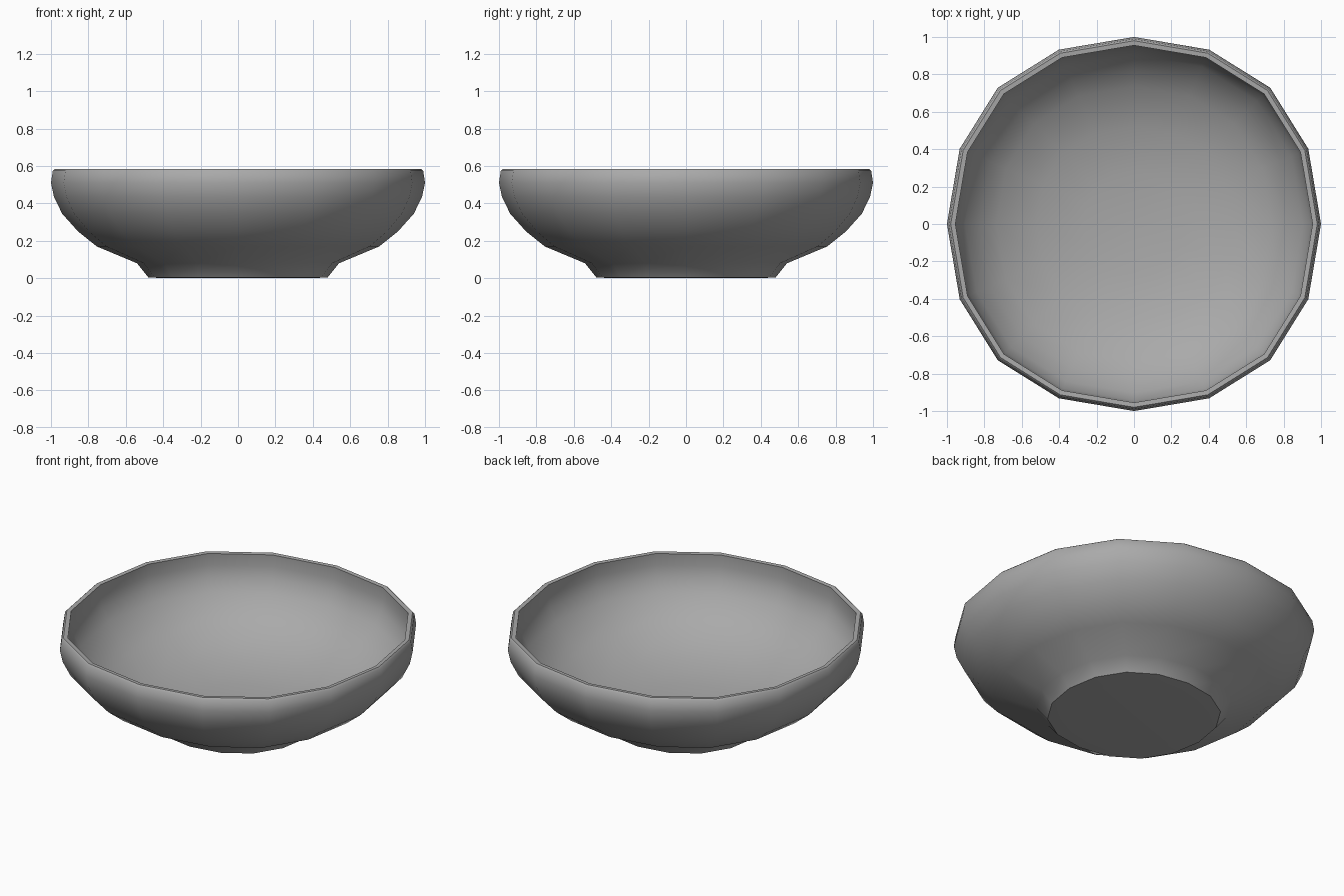
import bpy
import bmesh
import math

cube = bpy.data.objects.get("Cube")
if cube:
    bpy.data.objects.remove(cube, do_unlink=True)

SIDES = 16

# Foot, outer wall, rounded lip, then the inner wall down to the floor (radius, height)
PROFILE = [
    (0.39, 0.0), (0.48, 0.005), (0.54, 0.08), (0.755, 0.17), (0.855, 0.25),
    (0.94, 0.345), (0.984, 0.435), (1.0, 0.51), (0.99, 0.575), (0.98, 0.585),
    (0.955, 0.583), (0.958, 0.51), (0.943, 0.44), (0.903, 0.363),
    (0.825, 0.28), (0.735, 0.21), (0.52, 0.125), (0.27, 0.09),
]
FLOOR_HEIGHT = 0.08


def ring(bm, radius, height):
    """A ring of points, slightly squared towards the diagonals."""
    points = []
    for i in range(SIDES):
        angle = math.tau * i / SIDES
        r = radius * (1 + 0.03 * math.sin(2 * angle) ** 2)
        angle += 0.015 * math.sin(4 * angle)
        points.append(bm.verts.new((r * math.cos(angle), r * math.sin(angle), height)))
    return points


# Bowl, lofted from ring to ring
bm = bmesh.new()
rings = [ring(bm, r, z) for r, z in PROFILE]
for low, high in zip(rings, rings[1:]):
    for i in range(SIDES):
        j = (i + 1) % SIDES
        bm.faces.new((low[i], low[j], high[j], high[i]))

# Flat underside and fanned inner floor
bm.faces.new(rings[0][::-1])
centre = bm.verts.new((0, 0, FLOOR_HEIGHT))
for i in range(SIDES):
    bm.faces.new((rings[-1][i], rings[-1][(i + 1) % SIDES], centre))
bmesh.ops.recalc_face_normals(bm, faces=bm.faces)

mesh = bpy.data.meshes.new("bowl")
bm.to_mesh(mesh)
bm.free()
bowl = bpy.data.objects.new("bowl", mesh)
bpy.context.collection.objects.link(bowl)

# Grey glaze
grey = bpy.data.materials.new("grey")
grey.use_nodes = True
colour = (0.4, 0.4, 0.4, 1)
grey.diffuse_color = colour
grey.node_tree.nodes["Principled BSDF"].inputs["Base Color"].default_value = colour
mesh.materials.append(grey)

# Smooth body with crisp lip and foot edges
bpy.ops.object.select_all(action="DESELECT")
bowl.select_set(True)
bpy.context.view_layer.objects.active = bowl
bpy.ops.object.shade_smooth_by_angle(angle=math.radians(42))
